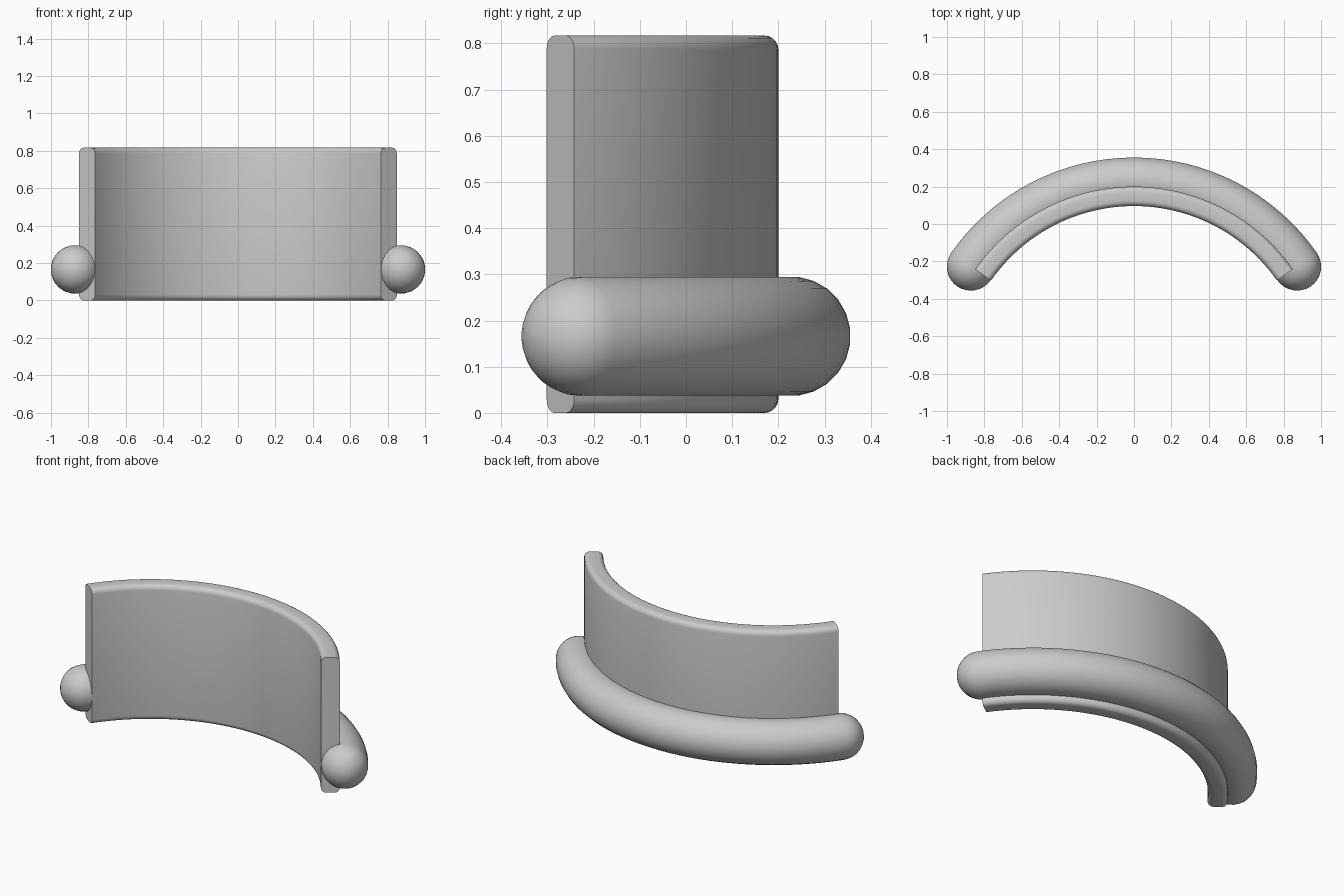
import bpy
import bmesh
from math import sin, cos, pi, radians

cube = bpy.data.objects.get("Cube")
if cube:
    bpy.data.objects.remove(cube, do_unlink=True)

CENTRE_Y = -0.837          # shared axis of both arcs
HALF_ANGLE = radians(55)

grey = bpy.data.materials.new("plain grey")
grey.use_nodes = True
grey.diffuse_color = (0.6, 0.6, 0.6, 1)
grey.node_tree.nodes["Principled BSDF"].inputs["Base Color"].default_value = (0.6, 0.6, 0.6, 1)


def arc_sweep(name, profile, radius, stations):
    """Sweep a closed (radial, height) profile; stations are (angle, tangent offset, scale)."""
    bm = bmesh.new()
    rings = []
    for a, off, scale in stations:
        ring = []
        for u, z, zc in profile:
            r = radius + u * scale
            ring.append(bm.verts.new((r * sin(a) + off * cos(a),
                                      CENTRE_Y + r * cos(a) - off * sin(a),
                                      zc + z * scale)))
        rings.append(ring)
    n = len(profile)
    for r0, r1 in zip(rings, rings[1:]):
        for i in range(n):
            j = (i + 1) % n
            bm.faces.new((r0[i], r0[j], r1[j], r1[i]))
    bm.faces.new(rings[0])
    bm.faces.new(rings[-1])
    bmesh.ops.recalc_face_normals(bm, faces=bm.faces)
    mesh = bpy.data.meshes.new(name)
    bm.to_mesh(mesh)
    bm.free()
    mesh.materials.append(grey)
    obj = bpy.data.objects.new(name, mesh)
    bpy.context.collection.objects.link(obj)
    bpy.ops.object.select_all(action='DESELECT')
    obj.select_set(True)
    bpy.context.view_layer.objects.active = obj
    bpy.ops.object.shade_smooth_by_angle(angle=radians(35))
    return obj


def arc(steps):
    return [(HALF_ANGLE * (2 * i / steps - 1), 0, 1) for i in range(steps + 1)]


# Curved wall: rounded rectangle section with flat ends
INNER, OUTER, HEIGHT, ROUND = 0.933, 1.037, 0.817, 0.03
mid, half = (INNER + OUTER) / 2, (OUTER - INNER) / 2
section = []
for quarter, (su, sz) in enumerate([(1, 1), (-1, 1), (-1, -1), (1, -1)]):
    for k in range(6):
        t = (quarter + k / 5) * pi / 2
        section.append((su * (half - ROUND) + ROUND * cos(t),
                        sz * (HEIGHT / 2 - ROUND) + ROUND * sin(t), HEIGHT / 2))
arc_sweep("curved_wall", section, mid, arc(48))

# Round bumper: circular section with domed ends
SIDES, TUBE = 24, 0.1296
circle = [(TUBE * cos((i + 0.5) * 2 * pi / SIDES),
           TUBE * sin((i + 0.5) * 2 * pi / SIDES), 0.166) for i in range(SIDES)]
dome = [(HALF_ANGLE, TUBE * sin(t), cos(t))
        for t in (k * pi / 16 for k in range(1, 8))]
dome.append((HALF_ANGLE, TUBE, 0.02))
start_dome = [(-a, -off, s) for a, off, s in reversed(dome)]
arc_sweep("round_bumper", circle, 1.064, start_dome + arc(32) + dome)
